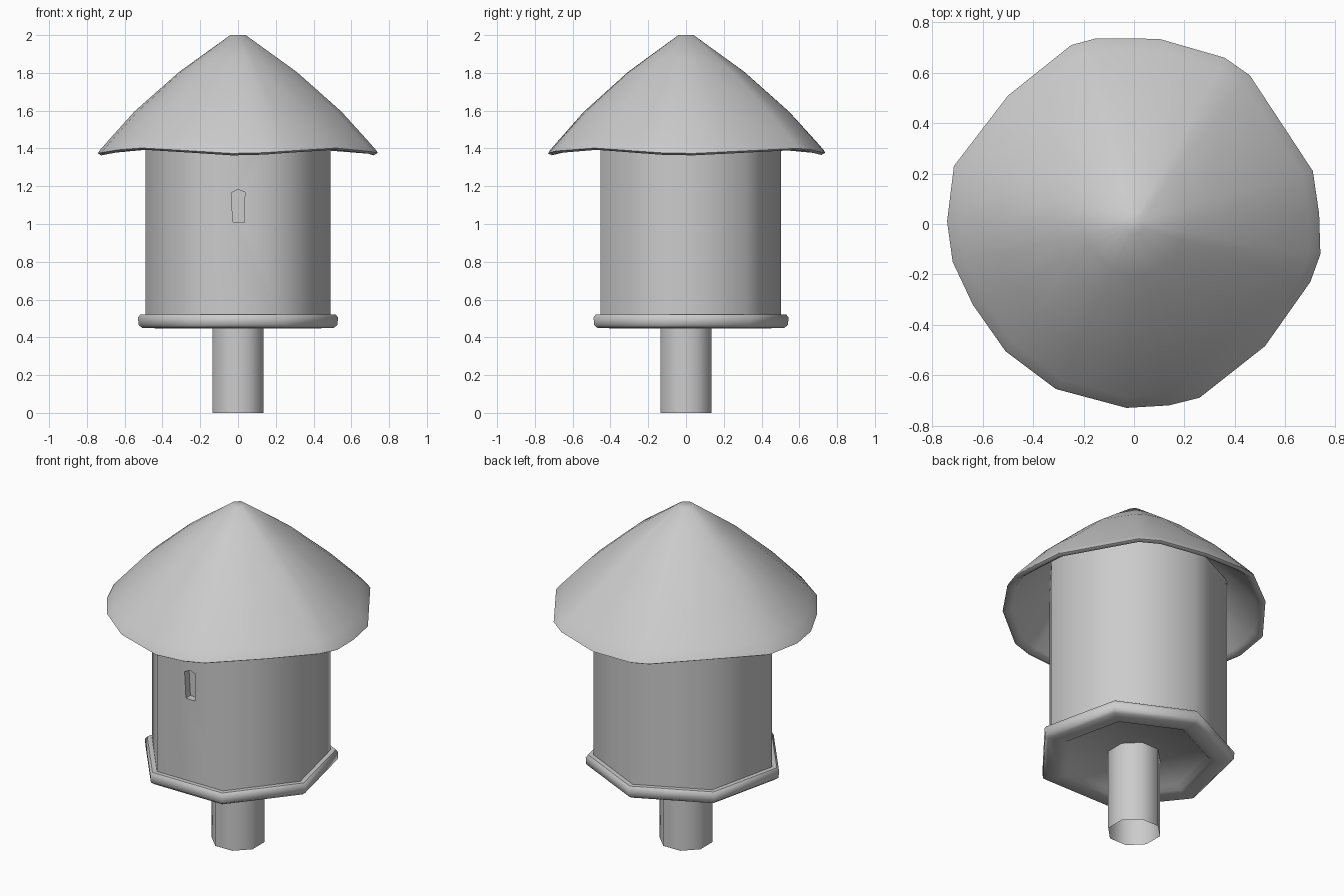
import bpy, bmesh
from math import sin, cos, pi, radians, atan2

if "Cube" in bpy.data.objects:
    bpy.data.objects.remove(bpy.data.objects["Cube"])


def ring(n, offset=0.0):
    """Unit polygon; by default one corner points to the back (+y)."""
    return [(cos(pi / 2 + offset + 2 * pi * i / n),
             sin(pi / 2 + offset + 2 * pi * i / n)) for i in range(n)]


def loft(name, outline, profile, cap_start=True, cap_end=True, z_shift=None, angle=55):
    """Sweep an outline through (scale, z) rings."""
    bm = bmesh.new()
    rings = []
    for s, z in profile:
        rings.append([bm.verts.new((x * s, y * s, z + (z_shift(x, y, z) if z_shift else 0)))
                      for x, y in outline])
    n = len(outline)
    for a, b in zip(rings, rings[1:]):
        for i in range(n):
            j = (i + 1) % n
            bm.faces.new((a[i], a[j], b[j], b[i]))
    if cap_start:
        bm.faces.new(rings[0][::-1])
    if cap_end:
        bm.faces.new(rings[-1])
    bmesh.ops.recalc_face_normals(bm, faces=bm.faces)
    me = bpy.data.meshes.new(name)
    bm.to_mesh(me)
    bm.free()
    ob = bpy.data.objects.new(name, me)
    bpy.context.collection.objects.link(ob)
    smooth(ob, angle)
    return ob


def smooth(ob, angle):
    bpy.ops.object.select_all(action='DESELECT')
    ob.select_set(True)
    bpy.context.view_layer.objects.active = ob
    bpy.ops.object.shade_smooth_by_angle(angle=radians(angle))


hept = ring(7)

# Post, open at the bottom
loft("post", ring(8, pi / 8), [(0.146, 0.0), (0.146, 0.48)], cap_start=False)

# Floor tray: rounded rim around a slightly recessed floor
loft("floor_rim", hept, [(0.39, 0.48), (0.415, 0.455), (0.45, 0.448), (0.52, 0.45),
                         (0.54, 0.465), (0.543, 0.505), (0.53, 0.522), (0.49, 0.522)])

# Seven-sided house wall, reaching up inside the hollow roof
wall = loft("house_wall", hept, [(0.502, 0.5), (0.502, 1.58)])

# Small crooked entrance slot cut in the front
bm = bmesh.new()
slot = [(-0.027, 1.01), (0.034, 1.008), (0.036, 1.168), (0.002, 1.183), (-0.036, 1.165)]
front = [bm.verts.new((x, -0.55, z)) for x, z in slot]
back = [bm.verts.new((x, -0.41, z)) for x, z in slot]
bm.faces.new(front)
bm.faces.new(back[::-1])
for i in range(5):
    j = (i + 1) % 5
    bm.faces.new((front[i], front[j], back[j], back[i]))
bmesh.ops.recalc_face_normals(bm, faces=bm.faces)
me = bpy.data.meshes.new("slot_cutter")
bm.to_mesh(me)
bm.free()
cutter = bpy.data.objects.new("slot_cutter", me)
bpy.context.collection.objects.link(cutter)
cutter.hide_render = True
cutter.display_type = 'WIRE'
mod = wall.modifiers.new("entrance", 'BOOLEAN')
mod.object = cutter
mod.operation = 'DIFFERENCE'
mod.solver = 'EXACT'
bpy.ops.object.select_all(action='DESELECT')
wall.select_set(True)
bpy.context.view_layer.objects.active = wall
bpy.ops.object.modifier_apply(modifier=mod.name)
bpy.data.objects.remove(cutter, do_unlink=True)
smooth(wall, 55)

# Hollow thatched roof with an uneven, drooping eave
eave = [(0.10, 0.735), (-0.15, 0.737), (-0.25, 0.71), (-0.50, 0.51), (-0.715, 0.23),
        (-0.742, 0.01), (-0.72, -0.15), (-0.64, -0.32), (-0.51, -0.505), (-0.31, -0.655),
        (-0.03, -0.73), (0.14, -0.72), (0.26, -0.69), (0.52, -0.485), (0.70, -0.23),
        (0.74, -0.12), (0.735, 0.04), (0.71, 0.21), (0.46, 0.59), (0.36, 0.66)]


def droop(x, y, z):
    near_eave = max(0.0, 1 - (z - 1.38) / 0.2) if z > 1.38 else 1.0
    return -0.015 * cos(4 * atan2(y, x)) * near_eave


loft("roof", eave, [(0.055, 2.0), (0.28, 1.88), (0.42, 1.805), (0.74, 1.595), (0.94, 1.44),
                    (0.99, 1.40), (1.0, 1.388), (0.975, 1.378), (0.93, 1.40),
                    (0.72, 1.565), (0.4, 1.775), (0.055, 1.95)],
     z_shift=droop, angle=65)
